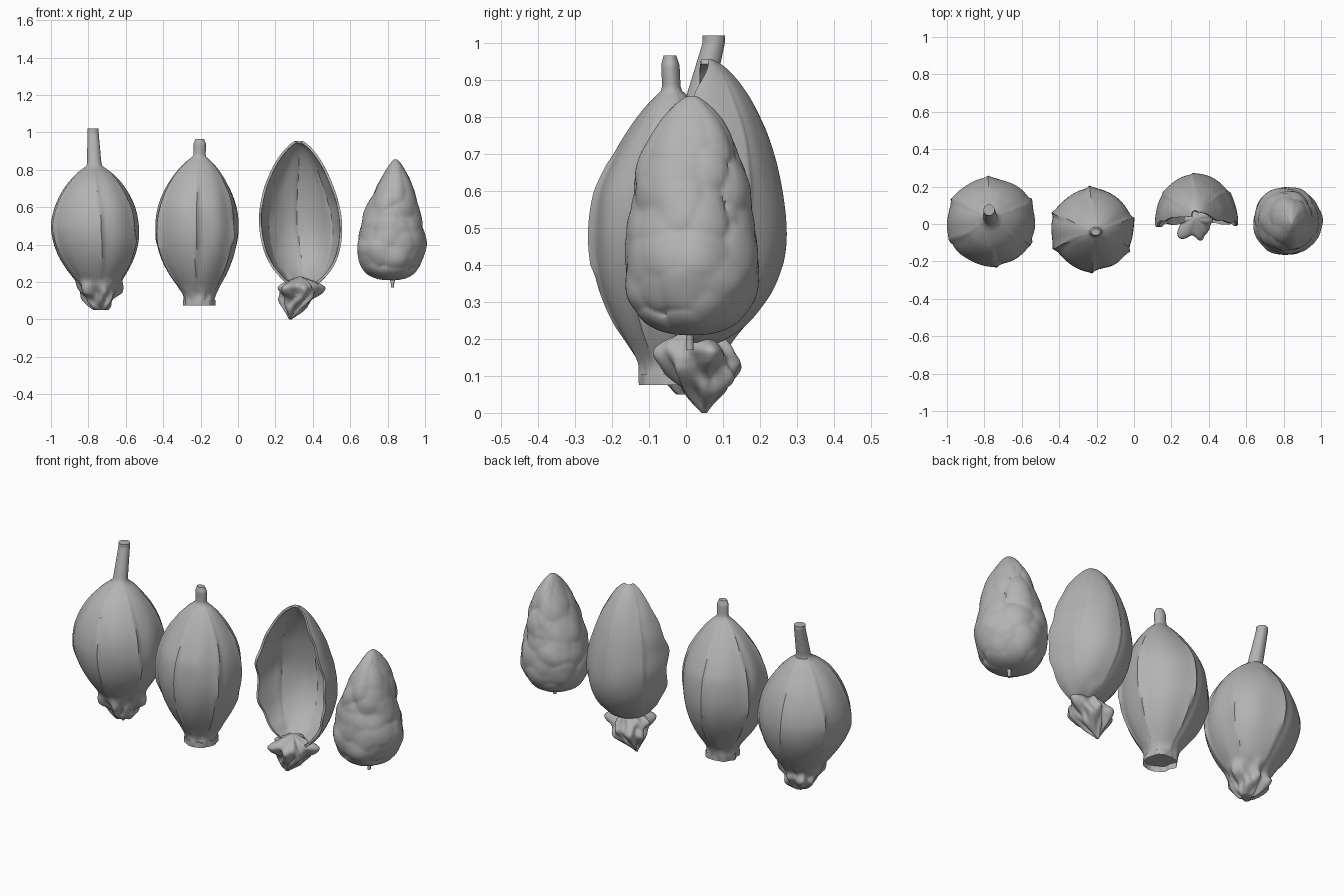
import bpy, bmesh
from math import sin, cos, pi, exp, radians, sqrt
from mathutils import Vector, noise

cube = bpy.data.objects.get("Cube")
if cube:
    bpy.data.objects.remove(cube, do_unlink=True)

husk = bpy.data.materials.new("plain grey")
husk.use_nodes = True
GREY = (0.45, 0.45, 0.45, 1)
husk.diffuse_color = GREY
husk.node_tree.nodes["Principled BSDF"].inputs["Base Color"].default_value = GREY


def ramp(value, start, end):
    """Rise from zero at start to one at end, clamped."""
    return max(0, min(1, (value - start) / (end - start)))


def egg(z, low, high, radius, skew=1, power=0.6):
    """Radius of an egg profile; a skew below one puts the belly lower."""
    return radius * max(0, sin(pi * ramp(z, low, high) ** skew)) ** power


def blend(first, second):
    """Join two radii with a soft fillet."""
    return (first ** 5 + second ** 5) ** 0.2


def loft(name, bottom, top, section, shape, segs=96, rows=80, half=False, recess=0, wall=0):
    """Loft the sections (cx, cy, rx, ry) given by a rule of height."""
    bm = bmesh.new()
    rings = []
    for i in range(rows + 1):
        z = bottom + (top - bottom) * (1 - cos(pi * i / rows)) / 2
        cx, cy, rx, ry = section(z)
        ring = []
        for j in range(segs + 1 if half else segs):
            a = j / segs * (pi if half else 2 * pi)
            k = shape(a, z, cx)
            y = cy + max(ry, 0.002) * k * sin(a)
            if half:  # uneven torn rim
                y += 0.03 * noise.noise((cos(a) * 2, z * 9, 4)) * abs(cos(a)) ** 6
            ring.append(bm.verts.new((cx + max(rx, 0.002) * k * cos(a), y, z)))
        rings.append(ring)
    for lower, upper in zip(rings, rings[1:]):
        for j in range(segs):
            n = (j + 1) % len(lower)
            bm.faces.new((lower[j], lower[n], upper[n], upper[j]))
    if not half:
        base = bm.faces.new(rings[0][::-1])
        bm.faces.new(rings[-1])
        if recess:
            bmesh.ops.inset_region(bm, faces=[base], thickness=0.02)
            bmesh.ops.translate(bm, verts=base.verts, vec=(0, 0, recess))
    mesh = bpy.data.meshes.new(name)
    bm.to_mesh(mesh)
    bm.free()
    mesh.materials.append(husk)
    obj = bpy.data.objects.new(name, mesh)
    bpy.context.collection.objects.link(obj)
    bpy.ops.object.select_all(action='DESELECT')
    bpy.context.view_layer.objects.active = obj
    obj.select_set(True)
    if wall:
        mod = obj.modifiers.new("wall", 'SOLIDIFY')
        mod.thickness, mod.offset = wall, -1
        bpy.ops.object.modifier_apply(modifier=mod.name)
    bpy.ops.object.shade_smooth_by_angle(angle=radians(40))


def crumple(a, z, amount):
    """Irregular folds for the withered bases."""
    return amount * noise.noise((cos(a) * 2, sin(a) * 2, z * 14))


def ridged(seams, low, high, height, rough):
    """Valves with one steep and one gentle side at each seam, and a crumpled base."""
    def shape(a, z, cx):
        k = 1 + 0.03 * noise.noise((cos(a) * 2, sin(a) * 2, z * 4 + cx * 9))
        swell = sqrt(max(0, sin(pi * ramp(z, low, high))))
        for seam in seams:
            wander = 0.06 * sin(z * 7 + seam)
            d = (a - radians(seam) - wander + pi) % (2 * pi) - pi
            k += height * swell * exp(-abs(d) / (0.03 if d > 0 else 0.13))
        return k + crumple(a, z, rough * (1 - ramp(z, low, low + 0.08)))
    return shape


# Long-stalked closed pod: egg body, rounded crumpled base, leaning stalk
def stalked_section(z):
    base = 0.1 * sqrt(ramp(z, 0.04, 0.14))
    stalk = 0.04 - 0.01 * ramp(z, 0.8, 1)
    r = blend(egg(z, 0.14, 0.83, 0.234), base if z < 0.5 else stalk)
    lean = ramp(z, 0.75, 1)
    return -0.73 - 0.07 * min(z, 0.5) - 0.01 * lean, 0.01 + 0.065 * lean, r, r


loft("long_stalked_pod", 0.05, 1.02, stalked_section,
     ridged((32, 92, 150, 208, 275, 333), 0.14, 0.83, 0.065, 0.5))


# Closed pod with a split front seam and a hollow tube at the base
def split_section(z):
    tip = 0.033 - 0.012 * ramp(z, 0.94, 0.97)
    r = blend(egg(z, 0.1, 0.88, 0.218), 0.085 if z < 0.5 else tip)
    cx = -0.205 - 0.018 * sin(pi * ramp(z, 0.1, 0.9))
    flat = 1 - 0.25 * ramp(z, 0.6, 0.9)
    return cx, -0.045 + 0.015 * sin(pi * z), r, r * flat


loft("split_seam_pod", 0.075, 0.966, split_section,
     ridged((20, 92, 155, 205, 268, 330), 0.1, 0.88, 0.09, 0.15), recess=0.03)


# Empty half shell, open to the front
def shell_section(z):
    r = egg(z, 0.17, 0.96, 0.222, skew=0.8)
    return 0.345 - 0.02 * ramp(z, 0.3, 0.7), 0.06 * ramp(z, 0.5, 1) ** 2, r, r * 1.2


loft("open_half_shell", 0.19, 0.955, shell_section,
     ridged((40, 92, 145), 0.2, 0.95, 0.03, 0.1), half=True, wall=0.013)


# Crumpled base under the open shell, tapering to a crooked tip
def shell_base_section(z):
    r = egg(z, -0.01, 0.23, 0.1, skew=1.6, power=0.7)
    return 0.28 + 0.05 * ramp(z, 0, 0.12), 0.05 - 0.02 * ramp(z, 0.08, 0.2), r, r


loft("shell_base", 0, 0.23, shell_base_section,
     lambda a, z, cx: 1 + crumple(a, z, 0.55), rows=40)


# Bare seed mass, fuller in depth toward the top
def seed_section(z):
    r = egg(z, 0.21, 0.86, 0.178, skew=0.56, power=0.7)
    deep = 1 + 2 * max(0, z - 0.55)
    return 0.817 + 0.025 * ramp(z, 0.45, 0.75), 0.015, r, r * deep


def seedy(a, z, cx):
    """Rounded seed lumps with creases between them."""
    p = Vector((cos(a) * 1.5, sin(a) * 1.5, z * 10))
    near = noise.voronoi(p)[0][0]
    return 0.88 + 0.17 * sqrt(max(0, 1 - near * near)) + 0.06 * noise.noise(p)


loft("seed_mass", 0.21, 0.855, seed_section, seedy, rows=100)

# Little stub under the seed mass
loft("seed_stub", 0.17, 0.23,
     lambda z: (0.826, 0.01, 0.008 + 0.01 * ramp(z, 0.19, 0.23), 0.01),
     lambda a, z, cx: 1, segs=16, rows=6)
